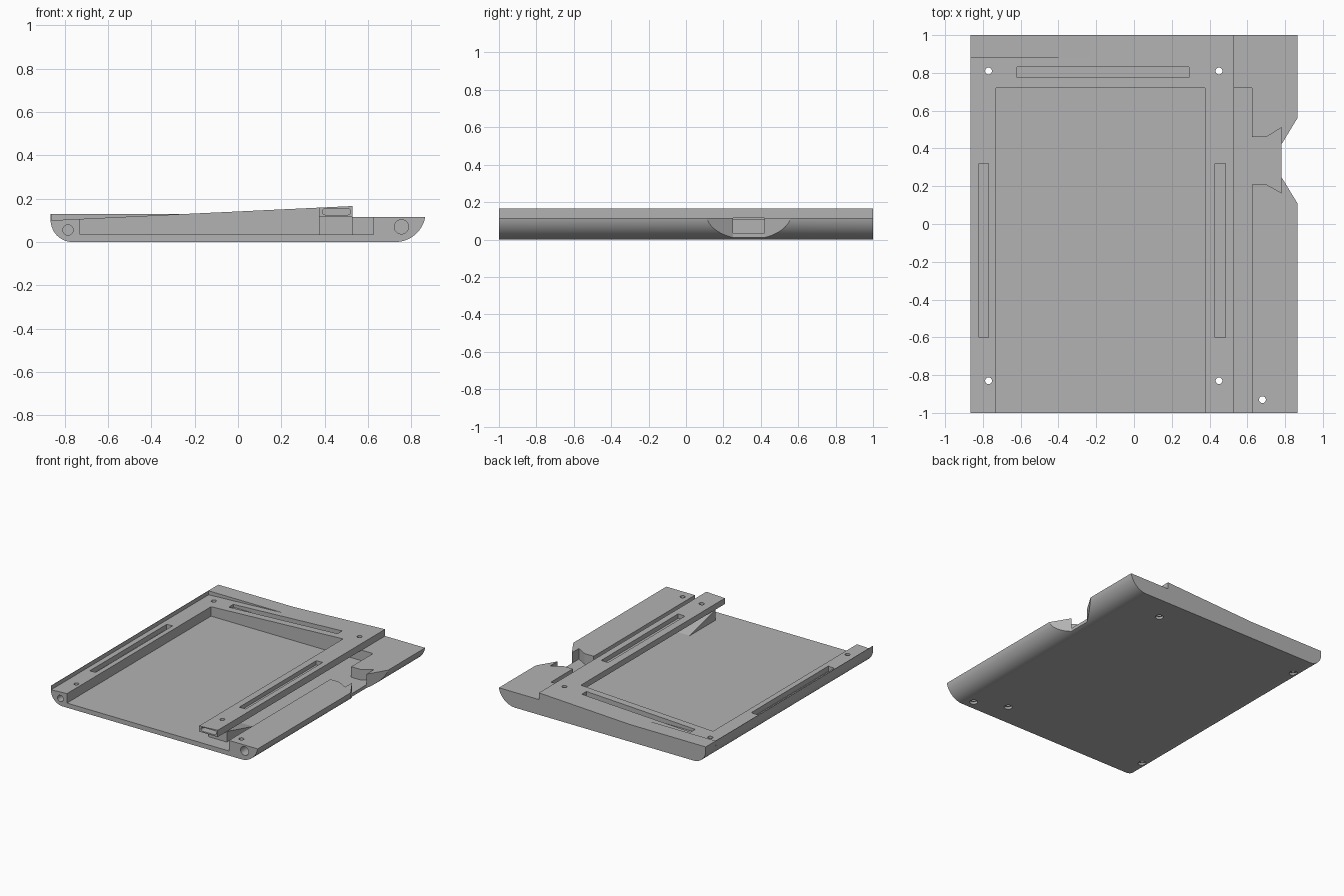
import bpy, bmesh, math
from mathutils import Vector

cube = bpy.data.objects.get("Cube")
if cube:
    bpy.data.objects.remove(cube, do_unlink=True)

grey = bpy.data.materials.new("light_grey")
grey.use_nodes = True
COLOUR = (0.45, 0.45, 0.45, 1)
grey.diffuse_color = COLOUR
grey.node_tree.nodes["Principled BSDF"].inputs["Base Color"].default_value = COLOUR


def prism(name, points, low, high, axis):
    """Extrude a flat outline along x, y or z between two positions."""
    place = {"x": lambda a, b, t: (t, a, b),
             "y": lambda a, b, t: (a, t, b),
             "z": lambda a, b, t: (a, b, t)}[axis]
    bm = bmesh.new()
    face = bm.faces.new([bm.verts.new(place(a, b, low)) for a, b in points])
    grown = bmesh.ops.extrude_face_region(bm, geom=[face])
    verts = [g for g in grown["geom"] if isinstance(g, bmesh.types.BMVert)]
    bmesh.ops.translate(bm, verts=verts, vec=Vector(place(0, 0, high - low)))
    bmesh.ops.recalc_face_normals(bm, faces=bm.faces)
    mesh = bpy.data.meshes.new(name)
    bm.to_mesh(mesh)
    bm.free()
    mesh.materials.append(grey)
    obj = bpy.data.objects.new(name, mesh)
    bpy.context.collection.objects.link(obj)
    return obj


def rect(a0, a1, b0, b1):
    return [(a0, b0), (a1, b0), (a1, b1), (a0, b1)]


def arc(ca, cb, r, start, end, steps):
    angles = [math.radians(start + (end - start) * i / steps) for i in range(steps + 1)]
    return [(ca + r * math.cos(t), cb + r * math.sin(t)) for t in angles]


def circle(ca, cb, r):
    return arc(ca, cb, r, 0, 345, 23)


def activate(obj):
    bpy.ops.object.select_all(action="DESELECT")
    obj.select_set(True)
    bpy.context.view_layer.objects.active = obj


def cut(obj, points, low, high, axis):
    cutter = prism("cutter", points, low, high, axis)
    cutter.hide_render = True
    mod = obj.modifiers.new("cut", "BOOLEAN")
    mod.operation = "DIFFERENCE"
    mod.solver = "EXACT"
    mod.object = cutter
    activate(obj)
    bpy.ops.object.modifier_apply(modifier=mod.name)
    bpy.data.objects.remove(cutter, do_unlink=True)


FLOOR, DECK, OVER = 0.035, 0.115, 0.3

# Tray body: rounded sides, sloping top and a lower deck on one side
profile = (arc(-0.765, 0.1, 0.1, 180, 270, 16)
           + arc(0.727, 0.14, 0.14, 270, 349.7, 16)
           + [(0.53, DECK), (0.53, 0.166)])
tray = prism("tray_body", profile, -1, 1, "y")

# Main bay, side groove and the gap under the rail
cut(tray, rect(-0.73, 0.375, -1.1, 0.72), FLOOR, OVER, "z")
cut(tray, rect(0.53, 0.625, -1.1, 0.72), FLOOR, OVER, "z")
cut(tray, rect(0.3, 0.58, -1.1, 0.72), FLOOR, DECK, "z")

# Flared socket and the splayed opening in the side
socket = [(0.6, 0.21), (0.7, 0.21), (0.78, 0.165), (0.78, 0.25), (0.8, 0.25),
          (0.8, 0.42), (0.78, 0.42), (0.78, 0.51), (0.7, 0.46), (0.6, 0.46)]
cut(tray, socket, FLOOR, OVER, "z")
cut(tray, [(0.78, 0.25), (0.95, -0.03), (0.95, 0.7), (0.78, 0.42)], -0.1, OVER, "z")

# Long slots in the rails and the back
cut(tray, rect(-0.62, 0.29, 0.775, 0.83), 0.09, OVER, "z")
cut(tray, rect(-0.82, -0.77, -0.6, 0.32), 0.065, OVER, "z")
cut(tray, rect(0.43, 0.485, -0.6, 0.32), 0.13, OVER, "z")

# Blind holes and rounded slot in the front end
cut(tray, circle(-0.785, 0.055, 0.024), -1.1, -0.85, "y")
cut(tray, circle(0.755, 0.07, 0.033), -1.1, -0.85, "y")
stadium = arc(0.505, 0.14, 0.015, -90, 90, 8) + arc(0.405, 0.14, 0.015, 90, 270, 8)
cut(tray, stadium, -1.1, -0.9, "y")

# Wedge that props up the free end of the rail
wedge = prism("rail_support_wedge",
              [(-0.89, FLOOR), (-0.58, FLOOR), (-0.89, DECK)], 0.375, 0.53, "x")

# Screw holes with a wider mouth underneath
for x, y in [(-0.77, 0.81), (0.45, 0.81), (-0.77, -0.83), (0.45, -0.83), (0.68, -0.93)]:
    cut(tray, circle(x, y, 0.018), -0.1, OVER, "z")
    cut(tray, circle(x, y, 0.028), -0.1, 0.018, "z")
cut(wedge, circle(0.45, -0.83, 0.018), -0.1, OVER, "z")

# Raised corner strip at the back and thin lip along the side
prism("back_strip", [(-0.865, 0.1), (-0.22, 0.13), (-0.865, 0.13)], 0.88, 1, "y")
prism("side_lip", rect(-0.865, -0.862, 0.09, 0.13), -1, 0.88, "y")

activate(tray)
bpy.ops.object.shade_smooth_by_angle(angle=math.radians(25))
